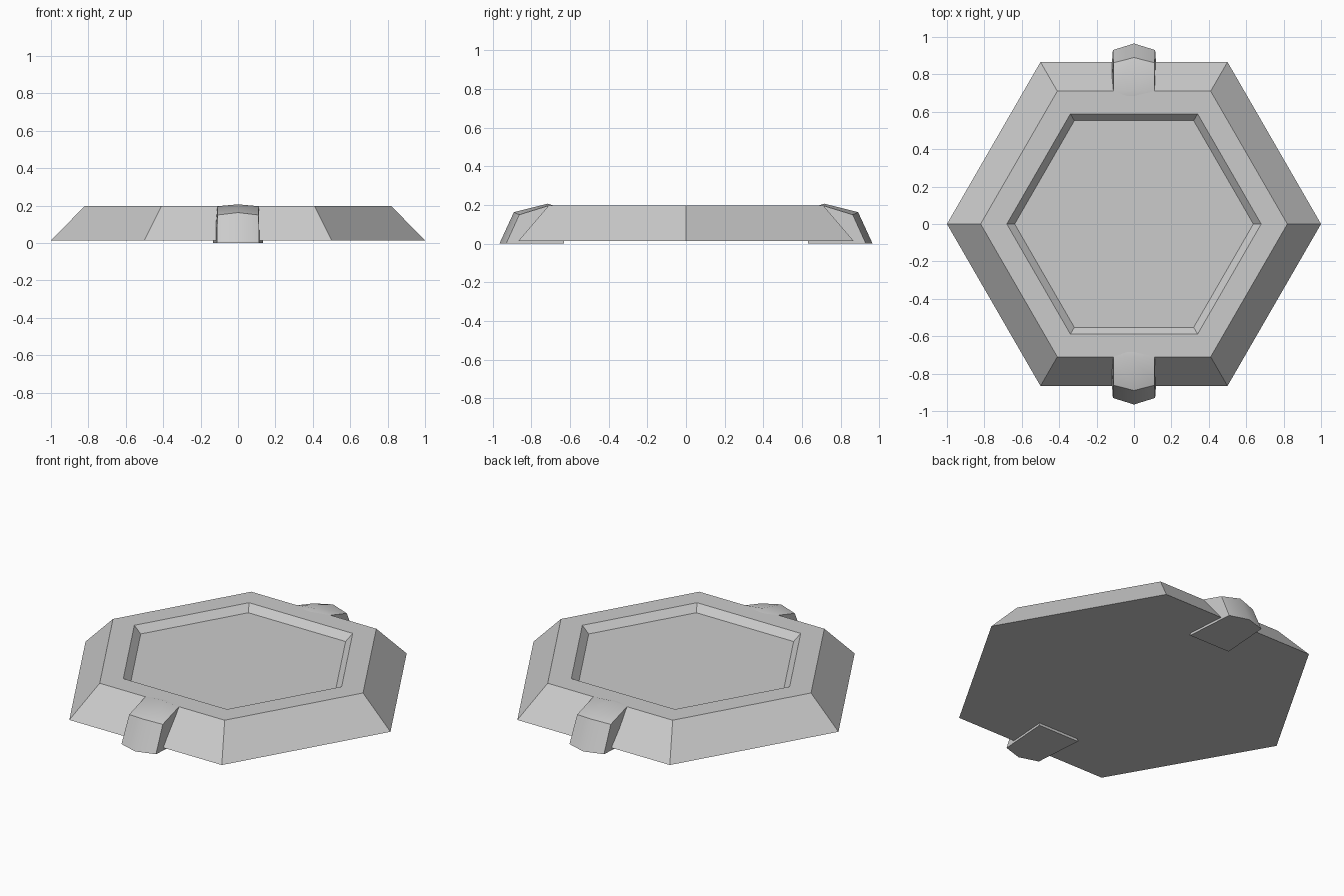
import bpy
import math

if "Cube" in bpy.data.objects:
    bpy.data.objects.remove(bpy.data.objects["Cube"])


def make_object(name, verts, faces):
    mesh = bpy.data.meshes.new(name)
    mesh.from_pydata(verts, [], faces)
    mesh.update()
    obj = bpy.data.objects.new(name, mesh)
    bpy.context.collection.objects.link(obj)
    return obj


def hex_ring(radius, z):
    return [(radius * math.cos(math.radians(60 * i)),
             radius * math.sin(math.radians(60 * i)), z) for i in range(6)]


def bridge(a, b, n, closed):
    # Quads joining two rows of n points starting at indices a and b
    return [(a + i, a + (i + 1) % n, b + (i + 1) % n, b + i)
            for i in range(n if closed else n - 1)]


# Hexagonal base: sloped sides, flat rim and shallow recess
profile = [(1.0, 0.015), (0.82, 0.197), (0.68, 0.197), (0.638, 0.157)]
verts, faces = [], [tuple(reversed(range(6)))]
for radius, z in profile:
    verts += hex_ring(radius, z)
for k in range(len(profile) - 1):
    faces += bridge(6 * k, 6 * k + 6, 6, True)
faces.append(tuple(range(18, 24)))
make_object("hexagonal_base", verts, faces)

# Clip tabs: rows of (half width, side y, side z, centre y, centre z)
rows = [(0.113, 0.93, 0.0, 0.965, 0.0),
        (0.11, 0.862, 0.15, 0.89, 0.163),
        (0.11, 0.71, 0.197, 0.715, 0.207),
        (0.115, 0.63, 0.178, 0.63, 0.179),
        (0.135, 0.63, 0.0, 0.63, 0.0)]
verts, faces = [], []
for w, ys, zs, yc, zc in rows:
    verts += [(w, ys, zs), (0, yc, zc), (-w, ys, zs)]
for k in range(len(rows) - 1):
    faces += bridge(3 * k, 3 * k + 3, 3, False)
faces += [(12, 9, 6, 3, 0), (2, 5, 8, 11, 14), (0, 1, 2, 14, 13, 12)[::-1]]
tabs = make_object("clip_tabs", verts, faces)

# Make the normals consistent, smooth the rounded top, mirror to the front
bpy.context.view_layer.objects.active = tabs
tabs.select_set(True)
bpy.ops.object.mode_set(mode='EDIT')
bpy.ops.mesh.select_all(action='SELECT')
bpy.ops.mesh.normals_make_consistent(inside=False)
bpy.ops.object.mode_set(mode='OBJECT')
mirror = tabs.modifiers.new("mirror", 'MIRROR')
mirror.use_axis = (False, True, False)
bpy.ops.object.shade_smooth_by_angle(angle=math.radians(42))
